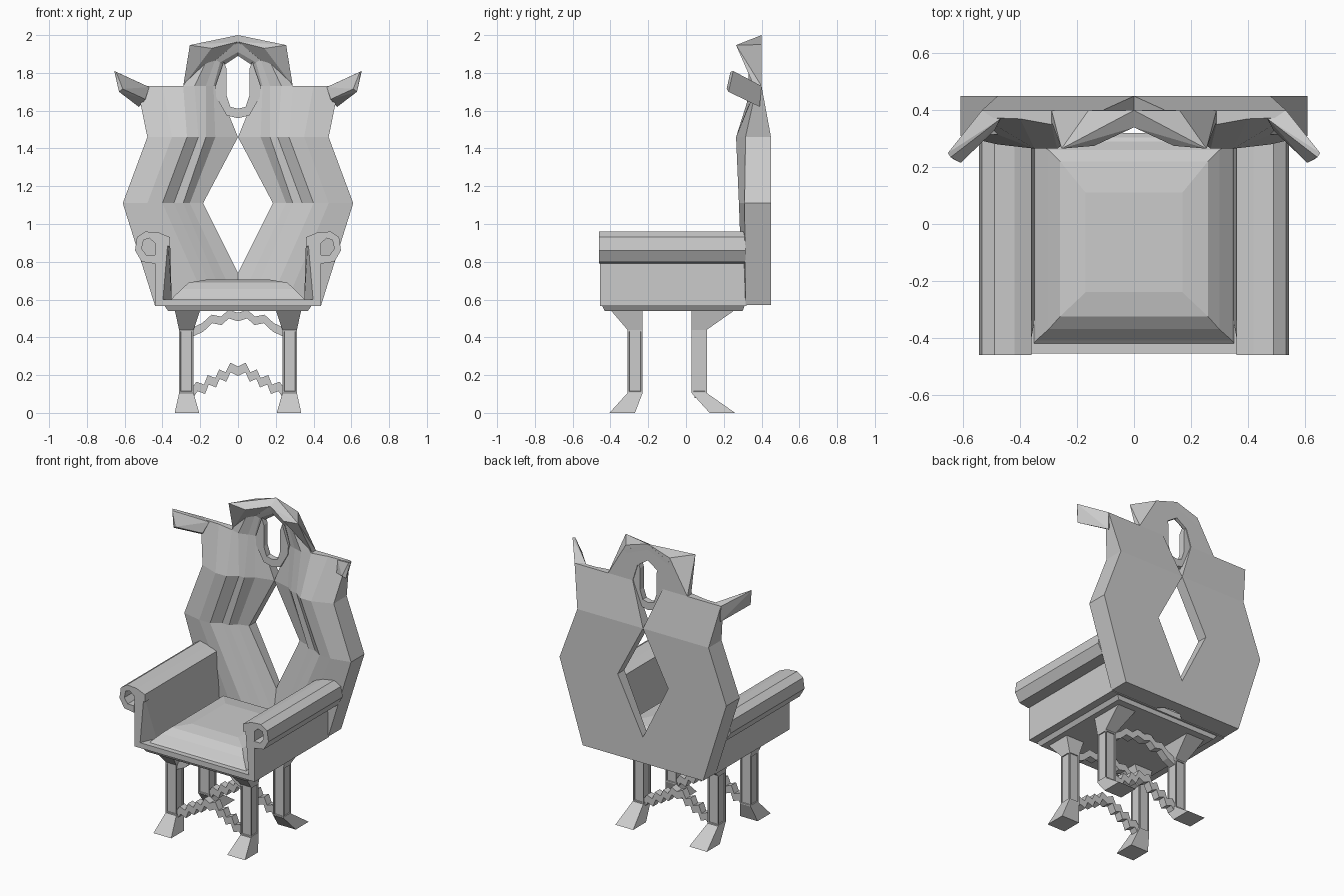
import bpy, bmesh
from mathutils import Vector

if "Cube" in bpy.data.objects:
    bpy.data.objects.remove(bpy.data.objects["Cube"])


def finish(name, bm):
    bmesh.ops.remove_doubles(bm, verts=bm.verts, dist=0.0005)
    bmesh.ops.recalc_face_normals(bm, faces=bm.faces)
    me = bpy.data.meshes.new(name)
    bm.to_mesh(me)
    bm.free()
    ob = bpy.data.objects.new(name, me)
    bpy.context.collection.objects.link(ob)
    return ob


def face(bm, pts):
    bm.faces.new([bm.verts.new(p) for p in pts])


def hull(name, pts, mirror=True):
    """Convex solid through the points, repeated on the other side."""
    for s, side in ((1, "right"), (-1, "left")) if mirror else ((1, ""),):
        bm = bmesh.new()
        for x, y, z in pts:
            bm.verts.new((x * s, y, z))
        res = bmesh.ops.convex_hull(bm, input=bm.verts)
        junk = [g for g in res["geom_interior"] if isinstance(g, bmesh.types.BMVert)]
        bmesh.ops.delete(bm, geom=junk, context='VERTS')
        bmesh.ops.dissolve_limit(bm, angle_limit=0.02, verts=bm.verts, edges=bm.edges)
        finish((side + "_" + name).strip("_"), bm)


def extrude(name, outline, y0, y1):
    """Solid from an (x, z) outline, extruded along y."""
    bm = bmesh.new()
    f = bm.faces.new([bm.verts.new((x, y0, z)) for x, z in outline])
    ext = bmesh.ops.extrude_face_region(bm, geom=[f])["geom"]
    bmesh.ops.translate(bm, vec=(0, y1 - y0, 0),
                        verts=[g for g in ext if isinstance(g, bmesh.types.BMVert)])
    return finish(name, bm)


def loft(name, sections):
    """Solid through rectangles (x0, x1, y0, y1, z)."""
    bm = bmesh.new()
    rings = [[bm.verts.new(p) for p in ((a, c, z), (b, c, z), (b, d, z), (a, d, z))]
             for a, b, c, d, z in sections]
    bm.faces.new(rings[0])
    bm.faces.new(rings[-1])
    walls = []
    for r, q in zip(rings, rings[1:]):
        walls.append([bm.faces.new((r[i], r[(i + 1) % 4], q[(i + 1) % 4], q[i]))
                      for i in range(4)])
    return bm, walls


def relief(name, rows):
    """Mirrored panel; every row is a list of (x, front y, back y, z)."""
    bm = bmesh.new()
    for s in (1, -1):
        F = [[Vector((s * x, y, z)) for x, y, b, z in r] for r in rows]
        B = [[Vector((s * x, b, z)) for x, y, b, z in r] for r in rows]
        m, n = len(rows), len(rows[0])
        for g in (F, B):
            for i in range(m - 1):
                for j in range(n - 1):
                    face(bm, (g[i][j], g[i][j + 1], g[i + 1][j + 1], g[i + 1][j]))
        rim = [((i, j), (i + 1, j)) for i in range(m - 1) for j in (0, n - 1)]
        rim += [((i, j), (i, j + 1)) for j in range(n - 1) for i in (0, m - 1)]
        for (a, b), (c, d) in rim:
            if abs(F[a][b].x) + abs(F[c][d].x) > 0.001:
                face(bm, (F[a][b], F[c][d], B[c][d], B[a][b]))
    return finish(name, bm)


def row(xs, ys, back, z, z0=None):
    r = [(x, y, back, z) for x, y in zip(xs, ys)]
    if z0 is not None:
        r[0] = (xs[0], ys[0], back, z0)
    return r


# Back rest: stepped relief around the diamond opening
shoulder = row((.11, .13, .17, .23, .29, .40, .535),
               (.38, .36, .35, .33, .35, .37, .375), .40, 1.73)
relief("back_rest", [
    row((0, 0, .06, .10, .16, .25, .44), (.40, .37, .36, .32, .31, .30, .315), .45, .57, .74),
    row((.185, .255, .29, .34, .40, .48, .61), (.38, .36, .32, .32, .28, .28, .31), .45, 1.11),
    row((0, .12, .17, .21, .27, .35, .48), (.38, .35, .31, .31, .265, .265, .315), .45, 1.46),
    shoulder])

# Arch over the small upper opening
relief("top_arch", [
    shoulder[:5],
    [(.075, .38, .40, 1.84), (.095, .36, .40, 1.855), (.12, .35, .40, 1.87),
     (.15, .33, .40, 1.90), (.18, .34, .40, 1.91)],
    [(0, .38, .40, 1.89), (0, .36, .40, 1.91), (0, .35, .40, 1.93),
     (0, .34, .40, 1.96), (0, .40, .401, 2.0)]])

# Flared hood on the arch
hull("hood", [(0, .40, 2.0), (0, .34, 1.965), (0, .40, 1.94), (.255, .265, 1.947),
              (.14, .275, 1.93), (.16, .40, 1.95), (.29, .36, 1.73), (.29, .40, 1.73),
              (.21, .33, 1.84)])

# Horns on the shoulders
hull("horn", [(.655, .25, 1.81), (.645, .235, 1.805), (.61, .215, 1.715), (.63, .225, 1.70),
              (.535, .40, 1.73), (.47, .37, 1.725), (.525, .39, 1.62), (.49, .33, 1.66)])

# Open ring inside the upper opening
right = [(0, 1.56), (.06, 1.575), (.115, 1.67), (.12, 1.73), (.075, 1.86),
         (.06, 1.82), (.06, 1.68), (.04, 1.62), (0, 1.61)]
left = [(-x, z) for x, z in reversed(right[1:-1])]
ring = extrude("upper_ring", right + left, .355, .395)

# Seat slabs and cushion
for name, secs in (
        ("seat_rail", [(-.44, .44, -.455, .32, .565), (-.44, .44, -.455, .32, .60)]),
        ("seat_underside", [(-.37, .37, -.43, .30, .54), (-.39, .39, -.445, .31, .568)]),
        ("seat_cushion", [(-.36, .36, -.43, .32, .59), (-.345, .345, -.41, .29, .61),
                          (-.30, .30, -.37, .26, .655), (-.26, .26, -.325, .22, .69),
                          (-.17, .17, -.24, .11, .705)])):
    bm, _ = loft(name, secs)
    finish(name, bm)

# Arm walls with cut-back front corners
hull("arm_wall", [(x, y, z) for z, d in ((.57, 0), (.92, .01))
                  for x, y in ((.44, -.455), (.44, .33), (.35 + d, .33),
                               (.35 + d, -.34), (.40 - 3 * d, -.455))])

# Scrolled arm rests
scroll = [(.36, .93), (.42, .955), (.49, .96), (.535, .93), (.545, .86), (.51, .80), (.44, .79),
          (.44, .835), (.485, .835), (.51, .87), (.50, .915), (.47, .925), (.44, .90), (.36, .88)]
for s, side in ((1, "right"), (-1, "left")):
    extrude(side + "_arm_scroll", [(s * x, z) for x, z in scroll], -.46, .315)

# Legs: flared foot, panelled shaft, flared top
front = ((-.405, -.27, 0), (-.31, -.23, .105), (-.31, -.23, .44), (-.40, -.23, .545))
rear = ((.125, .26, 0), (.03, .11, .105), (.03, .11, .44), (.03, .26, .545))
widths = ((.205, .335), (.235, .312), (.235, .312), (.20, .335))
for prof, end in ((front, "front"), (rear, "rear")):
    for s, side in ((1, "right"), (-1, "left")):
        bm, walls = loft("leg", [(s * a, s * b, c, d, z)
                                 for (a, b), (c, d, z) in zip(widths, prof)])
        bmesh.ops.recalc_face_normals(bm, faces=bm.faces)
        bmesh.ops.inset_individual(bm, faces=walls[1], thickness=.012)
        bmesh.ops.inset_individual(bm, faces=walls[1], thickness=.002, depth=-.006)
        finish(side + "_" + end + "_leg", bm)


# Zigzag stretchers between the legs
def stretcher(name, half, drop, y):
    top = [(-x, z) for x, z in reversed(half[1:])] + half
    low = [(x * .97, z - drop) for x, z in reversed(top)]
    extrude(name, top + low, y - .025, y + .025)


for y, end in ((-.27, "front"), (.07, "rear")):
    stretcher(end + "_lower_stretcher",
              [(0, .245), (.04, .265), (.065, .215), (.10, .23), (.12, .185),
               (.16, .20), (.18, .15), (.22, .165), (.245, .13)], .05, y)
    stretcher(end + "_upper_stretcher",
              [(0, .53), (.05, .545), (.09, .51), (.14, .52), (.19, .475), (.245, .45)],
              .045, y)
